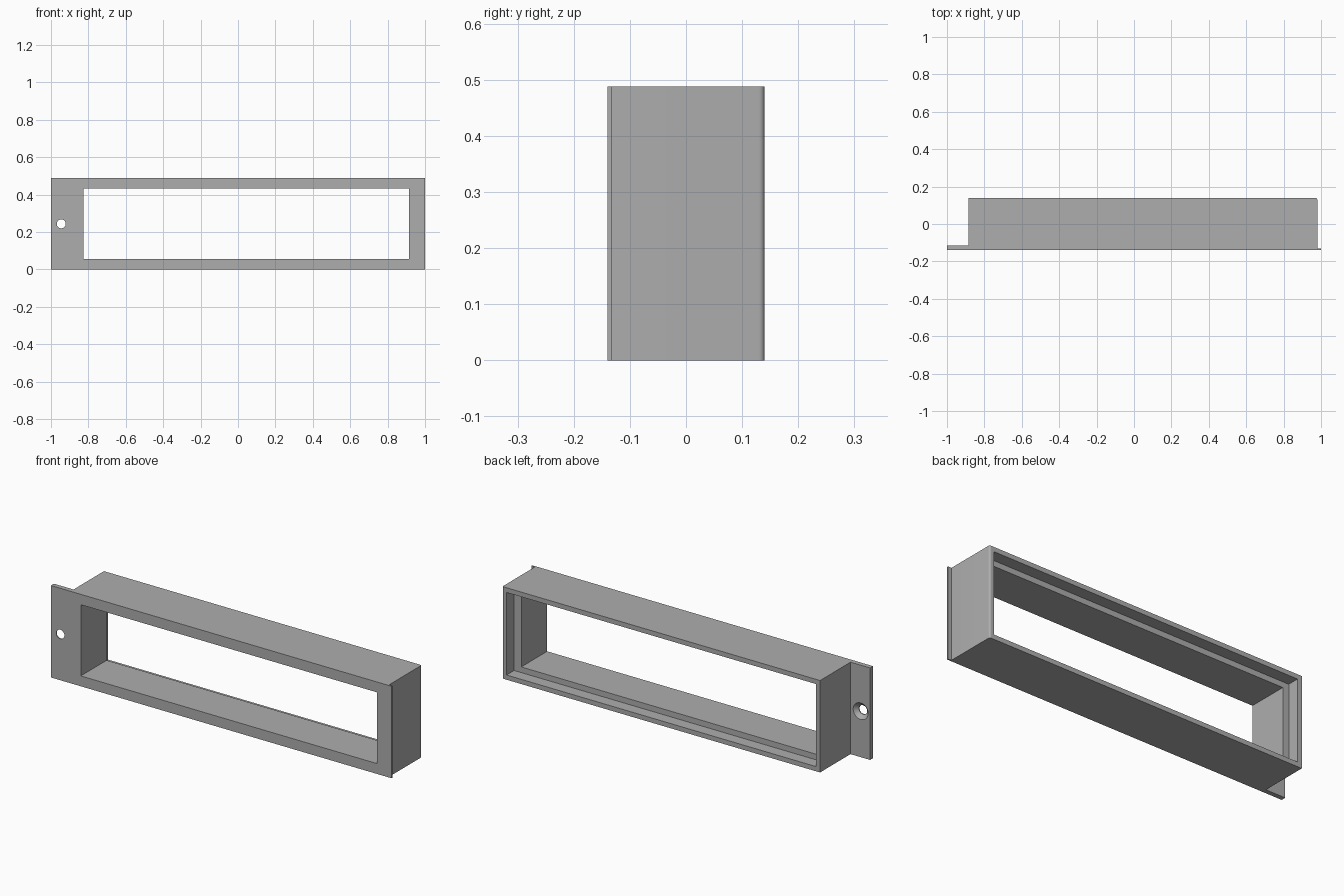
import bpy
import bmesh
import math
from mathutils import Matrix, Vector

if "Cube" in bpy.data.objects:
    bpy.data.objects.remove(bpy.data.objects["Cube"])

HEIGHT = 0.488
FRONT, BACK = -0.14, 0.14
LEFT, RIGHT = -0.885, 0.98      # body ends along x
FLANGE_BACK = -0.115

grey = bpy.data.materials.new("satin grey")
grey.use_nodes = True
colour = (0.42, 0.42, 0.42, 1)
grey.diffuse_color = colour
grey.node_tree.nodes["Principled BSDF"].inputs["Base Color"].default_value = colour


def add_object(name, bm):
    bmesh.ops.recalc_face_normals(bm, faces=bm.faces)
    mesh = bpy.data.meshes.new(name)
    bm.to_mesh(mesh)
    bm.free()
    mesh.materials.append(grey)
    obj = bpy.data.objects.new(name, mesh)
    bpy.context.collection.objects.link(obj)
    return obj


def extrude_plan(name, points):
    """Raise a plan outline to the full height."""
    bm = bmesh.new()
    face = bm.faces.new([bm.verts.new((x, y, 0)) for x, y in points])
    raised = bmesh.ops.extrude_face_region(bm, geom=[face])["geom"]
    verts = [v for v in raised if isinstance(v, bmesh.types.BMVert)]
    bmesh.ops.translate(bm, verts=verts, vec=(0, 0, HEIGHT))
    return add_object(name, bm)


def box(name, low, high):
    low, high = Vector(low), Vector(high)
    bm = bmesh.new()
    bmesh.ops.create_cube(bm, size=1, matrix=Matrix.Translation((low + high) / 2)
                          @ Matrix.Diagonal((*(high - low), 1)))
    return add_object(name, bm)


def round_cutter(name, r_front, r_back, y_front, y_back):
    """Cylinder or cone lying along y at the screw position."""
    bm = bmesh.new()
    place = Matrix.Translation((-0.945, (y_front + y_back) / 2, HEIGHT / 2))
    bmesh.ops.create_cone(bm, cap_ends=True, segments=48, radius1=r_back,
                          radius2=r_front, depth=y_back - y_front,
                          matrix=place @ Matrix.Rotation(math.pi / 2, 4, "X"))
    return add_object(name, bm)


def cut(target, cutter):
    mod = target.modifiers.new("cut", "BOOLEAN")
    mod.operation, mod.solver, mod.object = "DIFFERENCE", "EXACT", cutter
    bpy.context.view_layer.objects.active = target
    bpy.ops.object.modifier_apply(modifier=mod.name)
    bpy.data.objects.remove(cutter)


# Body with screw flange at one end, thin lip and rounded rear edge at the other
r = 0.01
rounded = [(RIGHT - r + r * math.cos(a), BACK - r + r * math.sin(a))
           for a in (math.pi / 2 * i / 6 for i in range(7))]
frame = extrude_plan("bezel_frame", [
    (-1, FRONT), (1, FRONT), (1, FRONT + 0.008), (RIGHT, FRONT + 0.008),
    *rounded, (LEFT, BACK), (LEFT, FLANGE_BACK), (-1, FLANGE_BACK)])

# Window through the body
cut(frame, box("window_cutter", (-0.825, -0.3, 0.055), (0.913, 0.3, HEIGHT - 0.055)))

# Wider stepped recess in the rear
wall = 0.025
cut(frame, box("recess_cutter", (LEFT + wall, BACK - 0.063, wall),
               (RIGHT - wall, 0.3, HEIGHT - wall)))

# Screw hole, countersunk from behind
cut(frame, round_cutter("hole_cutter", 0.024, 0.024, -0.2, -0.05))
cut(frame, round_cutter("countersink_cutter", 0.024, 0.044,
                        FLANGE_BACK - 0.02, FLANGE_BACK))

# Smooth the round surfaces and keep the edges sharp
bpy.ops.object.select_all(action="DESELECT")
frame.select_set(True)
bpy.context.view_layer.objects.active = frame
bpy.ops.object.shade_smooth_by_angle(angle=math.radians(30))
